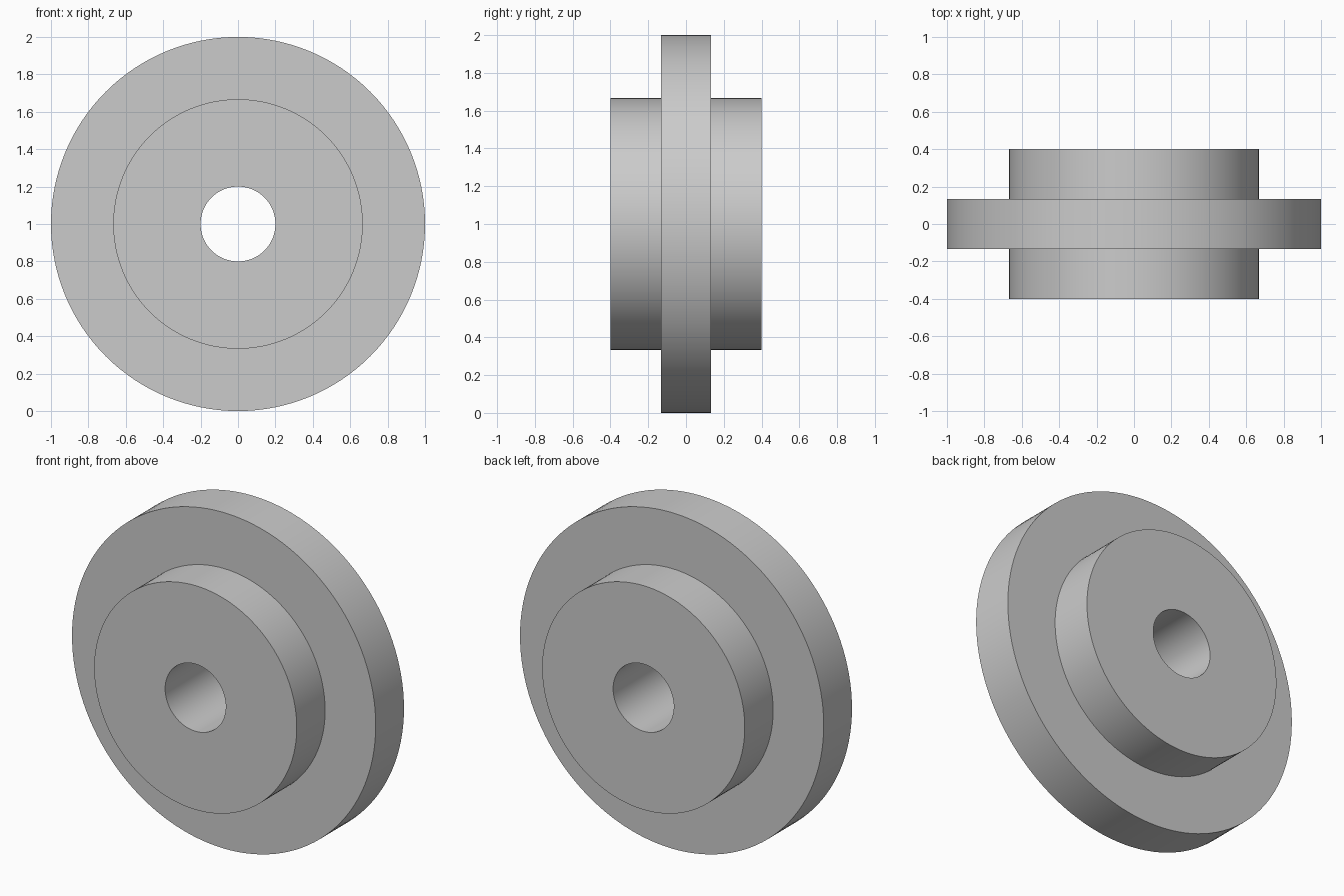
import bpy, bmesh, math
from mathutils import Vector, Matrix

cube = bpy.data.objects.get("Cube")
if cube:
    bpy.data.objects.remove(cube, do_unlink=True)

SEGMENTS = 128
BORE, HUB, FLANGE = 0.2, 0.667, 1.0          # radii
HUB_HALF, FLANGE_HALF = 0.4, 0.133           # half widths along y

# Grey metal
grey = bpy.data.materials.new("grey_metal")
grey.use_nodes = True
colour = (0.6, 0.6, 0.6, 1)
grey.diffuse_color = colour
grey.node_tree.nodes["Principled BSDF"].inputs["Base Color"].default_value = colour

# Half cross-section as (radius, y), mirrored to close the loop
half = [(BORE, HUB_HALF), (HUB, HUB_HALF), (HUB, FLANGE_HALF), (FLANGE, FLANGE_HALF)]
profile = half + [(r, -y) for r, y in reversed(half)]

# Revolve the section about the y axis through the wheel centre
bm = bmesh.new()
verts = [bm.verts.new((r, y, 0)) for r, y in profile]
edges = [bm.edges.new((v, verts[i - 1])) for i, v in enumerate(verts)]
bmesh.ops.spin(bm, geom=verts + edges, cent=(0, 0, 0), axis=(0, 1, 0),
               angle=math.tau, steps=SEGMENTS, use_merge=False)
bmesh.ops.remove_doubles(bm, verts=bm.verts, dist=0.0001)
bmesh.ops.transform(bm, matrix=Matrix.Translation(Vector((0, 0, FLANGE))), verts=bm.verts)
bmesh.ops.recalc_face_normals(bm, faces=bm.faces)
mesh = bpy.data.meshes.new("flanged_wheel")
bm.to_mesh(mesh)
bm.free()
mesh.materials.append(grey)

# Flanged wheel with a through bore
wheel = bpy.data.objects.new("flanged_wheel", mesh)
bpy.context.collection.objects.link(wheel)
bpy.ops.object.select_all(action="DESELECT")
wheel.select_set(True)
bpy.context.view_layer.objects.active = wheel
bpy.ops.object.shade_smooth_by_angle(angle=math.radians(30))
